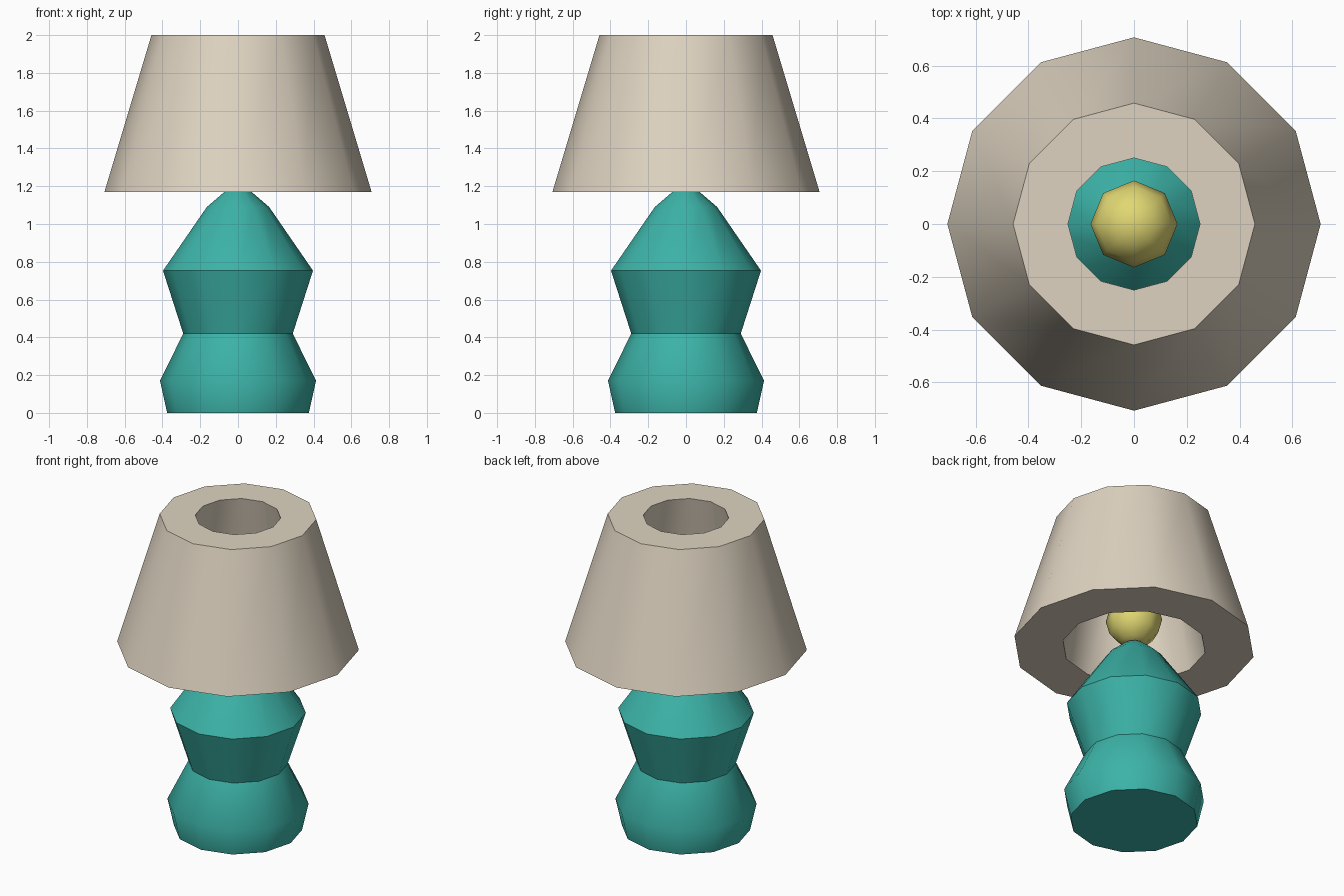
import bpy
import bmesh
from math import pi, cos, sin, radians

cube = bpy.data.objects.get("Cube")
if cube:
    bpy.data.objects.remove(cube, do_unlink=True)


def make_material(name, rgb):
    mat = bpy.data.materials.new(name)
    mat.use_nodes = True
    color = (*rgb, 1.0)
    mat.diffuse_color = color
    mat.node_tree.nodes["Principled BSDF"].inputs["Base Color"].default_value = color
    return mat


def add_object(name, bm, mat, angle):
    bmesh.ops.recalc_face_normals(bm, faces=bm.faces)
    mesh = bpy.data.meshes.new(name)
    bm.to_mesh(mesh)
    bm.free()
    mesh.materials.append(mat)
    obj = bpy.data.objects.new(name, mesh)
    bpy.context.collection.objects.link(obj)
    bpy.ops.object.select_all(action="DESELECT")
    obj.select_set(True)
    bpy.context.view_layer.objects.active = obj
    bpy.ops.object.shade_smooth_by_angle(angle=radians(angle))
    return obj


def lathe(name, profile, mat, sides=12, closed=False, angle=40):
    """Turn a (radius, height) profile; closed joins its ends, otherwise they are capped."""
    bm = bmesh.new()
    rings = [[bm.verts.new((r * cos(2 * pi * i / sides), r * sin(2 * pi * i / sides), z))
              for i in range(sides)] for r, z in profile]
    pairs = list(zip(rings, rings[1:]))
    if closed:
        pairs.append((rings[-1], rings[0]))
    else:
        bm.faces.new(rings[0])
        bm.faces.new(rings[-1])
    for low, high in pairs:
        for i in range(sides):
            j = (i + 1) % sides
            bm.faces.new((low[i], low[j], high[j], high[i]))
    return add_object(name, bm, mat, angle)


teal = make_material("teal glaze", (0.045, 0.45, 0.39))
linen = make_material("cream linen", (0.73, 0.65, 0.53))
glow = make_material("bulb yellow", (0.75, 0.68, 0.17))

# Ceramic base with a pinched waist and domed neck
lathe("lamp_base", [(0.375, 0), (0.413, 0.17), (0.29, 0.42), (0.397, 0.753),
                    (0.165, 1.09), (0.06, 1.18)], teal)

# Thick tapered shade, open through the middle
lathe("lamp_shade", [(0.707, 1.17), (0.458, 2.0), (0.25, 2.0), (0.42, 1.17)],
      linen, closed=True)

# Round bulb resting on the neck
bulb = bmesh.new()
bmesh.ops.create_uvsphere(bulb, u_segments=8, v_segments=6, radius=0.165)
bmesh.ops.translate(bulb, verts=bulb.verts, vec=(0, 0, 1.345))
add_object("light_bulb", bulb, glow, 60)
